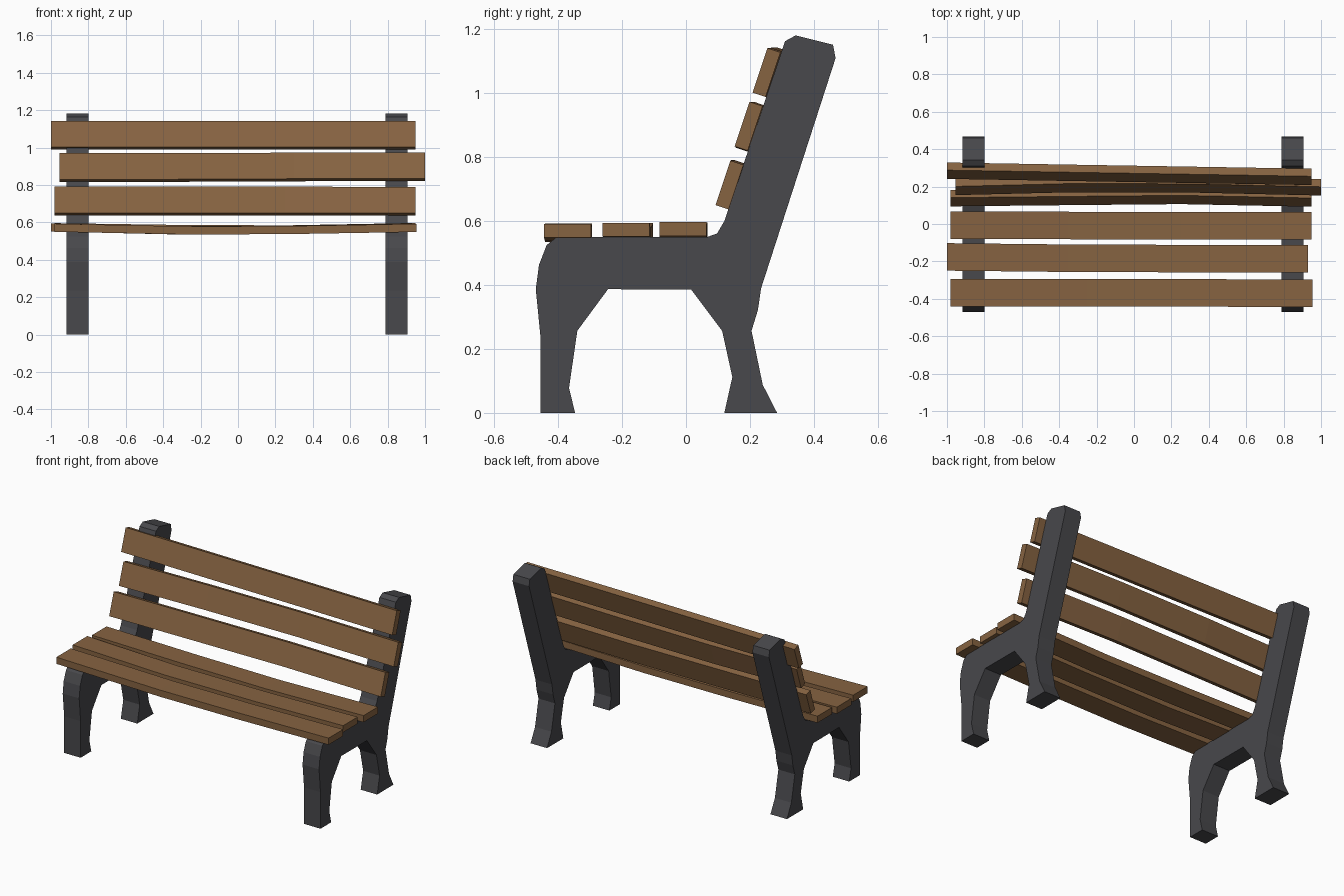
import bpy, bmesh, math
from mathutils import Vector

if "Cube" in bpy.data.objects:
    bpy.data.objects.remove(bpy.data.objects["Cube"])

def material(name, color):
    m = bpy.data.materials.new(name)
    m.diffuse_color = color
    m.use_nodes = True
    m.node_tree.nodes["Principled BSDF"].inputs["Base Color"].default_value = m.diffuse_color
    return m

IRON = material("dark_iron", (0.065, 0.065, 0.072, 1))
WOOD = material("brown_wood", (0.24, 0.125, 0.053, 1))

def loft(name, rings, mat):
    """Join matching rings of points into a closed solid."""
    bm = bmesh.new()
    loops = [[bm.verts.new(p) for p in ring] for ring in rings]
    n = len(loops[0])
    for a, b in zip(loops, loops[1:]):
        for i in range(n):
            j = (i + 1) % n
            bm.faces.new((a[i], a[j], b[j], b[i]))
    bm.faces.new(loops[0])
    bm.faces.new(loops[-1][::-1])
    bmesh.ops.recalc_face_normals(bm, faces=bm.faces)
    mesh = bpy.data.meshes.new(name)
    bm.to_mesh(mesh)
    bm.free()
    mesh.materials.append(mat)
    obj = bpy.data.objects.new(name, mesh)
    bpy.context.collection.objects.link(obj)
    return obj

# End frames: side profile (y, z) with legs, seat rail and backrest post
PROFILE = [
    (-.455, 0), (-.455, .235), (-.47, .387), (-.46, .463), (-.436, .525), (-.405, .55),
    (.065, .55), (.097, .561), (.12, .60), (.31, 1.163), (.343, 1.181), (.46, 1.152),
    (.468, 1.11), (.235, .39), (.225, .322), (.205, .257), (.24, .088), (.285, 0),
    (.12, 0), (.145, .112), (.113, .257), (.016, .386), (-.244, .387), (-.34, .257),
    (-.366, .078), (-.347, 0),
]
for name, x0 in (("left_frame", -.917), ("right_frame", .788)):
    loft(name, [[(x, y, z) for y, z in PROFILE] for x in (x0, x0 + .117)], IRON)

def slat(name, tilt, stations, width=.147, thick=.043):
    """Slightly warped plank through (x, y, z) centres, tilted about x."""
    c, s = math.cos(tilt), math.sin(tilt)
    u, v = Vector((0, c, s)) * width / 2, Vector((0, -s, c)) * thick / 2
    rings = []
    for p in stations:
        p = Vector(p)
        rings.append([p - u - v, p + u - v, p + u + v, p - u + v])
    return loft(name, rings, WOOD)

# Seat slats, sagging a little in the middle
slat("seat_slat_front", 0, [(-.982, -.368, .571), (-.25, -.367, .556), (.3, -.368, .559), (.955, -.371, .57)])
slat("seat_slat_middle", 0, [(-1, -.176, .572), (-.35, -.183, .557), (.3, -.185, .56), (.93, -.187, .573)])
slat("seat_slat_rear", 0, [(-.982, -.006, .574), (-.35, -.008, .565), (.25, -.01, .562), (.95, -.009, .575)])

# Backrest slats, leaning with the posts
LEAN = math.radians(71.5)
slat("back_slat_lower", LEAN, [(-.982, .138, .714), (-.3, .145, .714), (.25, .15, .714), (.95, .136, .713)])
slat("back_slat_middle", LEAN, [(-.955, .198, .893), (-.35, .213, .893), (.3, .212, .896), (1, .196, .897)])
slat("back_slat_upper", LEAN, [(-1, .285, 1.066), (-.3, .273, 1.066), (.3, .263, 1.066), (.95, .252, 1.065)])
